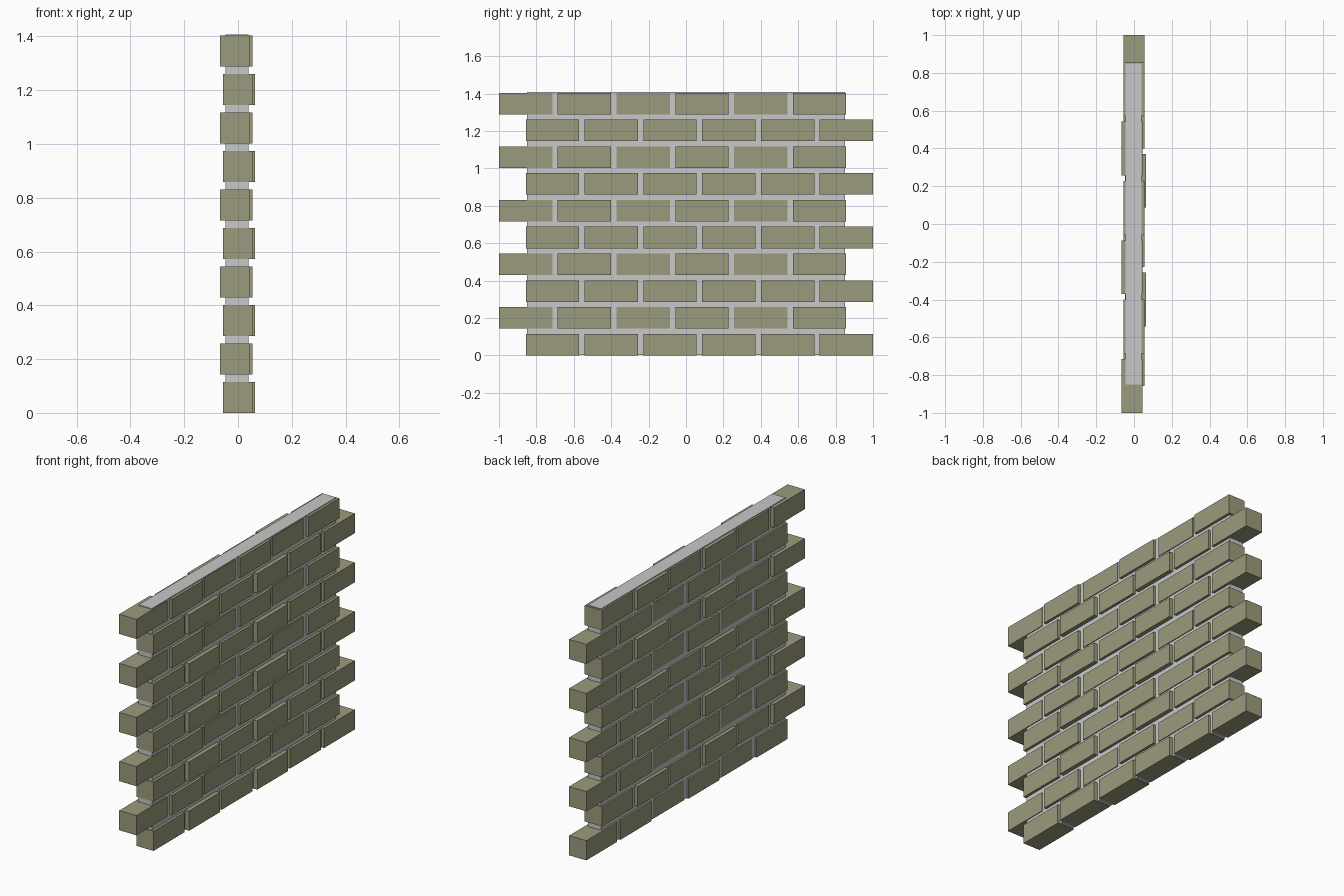
import bpy
import bmesh
from mathutils import Matrix, Vector

if "Cube" in bpy.data.objects:
    bpy.data.objects.remove(bpy.data.objects["Cube"])


def material(name, rgb):
    m = bpy.data.materials.new(name)
    m.diffuse_color = (*rgb, 1)
    m.use_nodes = True
    m.node_tree.nodes["Principled BSDF"].inputs["Base Color"].default_value = m.diffuse_color
    return m


def add_box(bm, lo, hi):
    lo, hi = Vector(lo), Vector(hi)
    size = hi - lo
    bmesh.ops.create_cube(bm, size=1, matrix=Matrix.Translation((lo + hi) / 2) @ Matrix.Diagonal((*size, 1)))


def finish(bm, name, mat):
    me = bpy.data.meshes.new(name)
    bm.to_mesh(me)
    bm.free()
    me.materials.append(mat)
    ob = bpy.data.objects.new(name, me)
    bpy.context.collection.objects.link(ob)


brick_mat = material("olive brick", (0.33, 0.33, 0.205))
mortar_mat = material("grey mortar", (0.58, 0.58, 0.585))

ROWS, PER_ROW = 10, 6
LENGTH, HEIGHT, DEPTH = 0.285, 0.115, 0.111
PITCH_Y, PITCH_Z = 0.3143, 0.1432

# brick courses: alternate rows are shifted, some bricks stick out slightly
for row in range(ROWS):
    bm = bmesh.new()
    odd = row % 2 == 1
    y_start = -1.0 if odd else 1.0 - LENGTH - 5 * PITCH_Y
    z = row * PITCH_Z
    for i in range(PER_ROW):
        x = -0.0565
        if odd and i % 2 == 0:
            x = -0.067
        elif not odd and i in (1, 3):
            x = -0.047
        y = y_start + i * PITCH_Y
        add_box(bm, (x, y, z), (x + DEPTH, y + LENGTH, z + HEIGHT))
    finish(bm, f"brick_course_{row + 1}", brick_mat)

# mortar core running through the wall
bm = bmesh.new()
add_box(bm, (-0.046, -0.851, 0.002), (0.039, 0.849, 1.408))
finish(bm, "mortar_core", mortar_mat)
